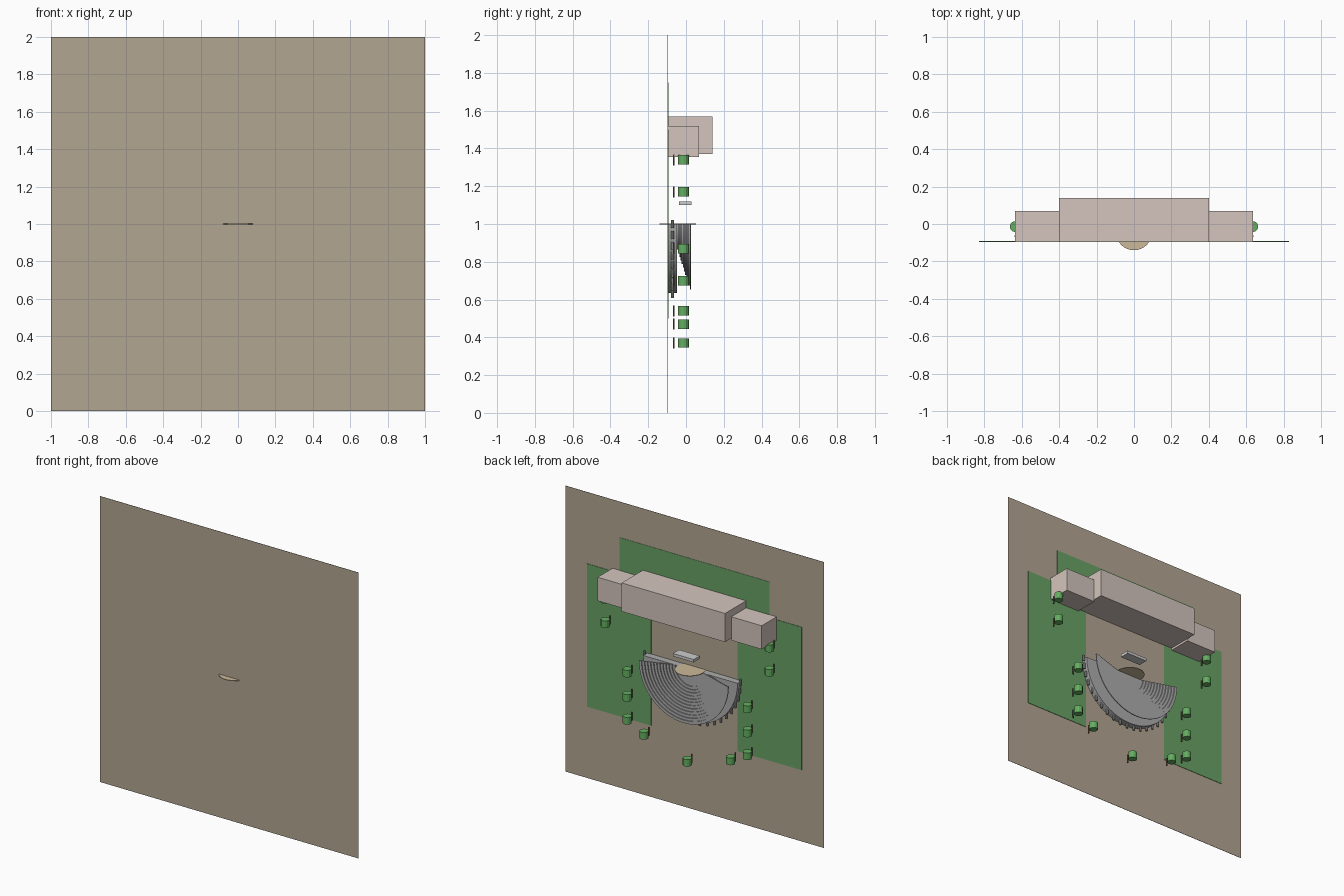
import bpy, bmesh, math

if "Cube" in bpy.data.objects:
    bpy.data.objects.remove(bpy.data.objects["Cube"])

GROUND = -0.095   # the site plan stands upright: "height" runs along +y


def material(name, rgb):
    m = bpy.data.materials.new(name)
    m.diffuse_color = (*rgb, 1)
    m.use_nodes = True
    m.node_tree.nodes["Principled BSDF"].inputs["Base Color"].default_value = m.diffuse_color
    return m


EARTH = material("earth", (0.45, 0.38, 0.29))
GRASS = material("grass", (0.14, 0.36, 0.13))
LEAF = material("leaf", (0.13, 0.42, 0.12))
BARK = material("bark", (0.2, 0.12, 0.06))
SAND = material("sand", (0.6, 0.48, 0.32))
PLASTER = material("plaster", (0.66, 0.56, 0.51))
STONE = material("stone", (0.42, 0.42, 0.42))


def finish(name, bm, mat):
    bmesh.ops.recalc_face_normals(bm, faces=bm.faces)
    me = bpy.data.meshes.new(name)
    bm.to_mesh(me)
    bm.free()
    ob = bpy.data.objects.new(name, me)
    bpy.context.collection.objects.link(ob)
    if mat:
        me.materials.append(mat)
    return ob


def box(name, x, y, z, mat=None):
    bm = bmesh.new()
    bmesh.ops.create_cube(bm, size=1)
    for v in bm.verts:
        v.co = [lo + (c + 0.5) * (hi - lo) for c, (lo, hi) in zip(v.co, (x, y, z))]
    return finish(name, bm, mat)


def cylinder(name, centre, r, length, mat=None, sides=12):
    bm = bmesh.new()
    bmesh.ops.create_cone(bm, cap_ends=True, segments=sides, radius1=r, radius2=r, depth=length)
    bmesh.ops.translate(bm, verts=bm.verts, vec=centre)
    return finish(name, bm, mat)


def half_ring(name, r0, r1, y0, y1, mat=None, n=40):
    """Half ring (or half disc if r0 is 0) on the z < 1 side, thickened along y."""
    def arc(r):
        return [(r * math.cos(math.pi * i / n), 1 - r * math.sin(math.pi * i / n))
                for i in range(n + 1)]
    bm = bmesh.new()
    if r0 == 0:
        pts = arc(r1)
        face = bm.faces.new([bm.verts.new((x, y0, z)) for x, z in pts])
        faces = [face]
    else:
        a = [bm.verts.new((x, y0, z)) for x, z in arc(r0)]
        b = [bm.verts.new((x, y0, z)) for x, z in arc(r1)]
        faces = [bm.faces.new((a[i], a[i + 1], b[i + 1], b[i])) for i in range(n)]
    ext = bmesh.ops.extrude_face_region(bm, geom=faces, use_keep_orig=True)
    top = [g for g in ext["geom"] if isinstance(g, bmesh.types.BMVert)]
    bmesh.ops.translate(bm, verts=top, vec=(0, y1 - y0, 0))
    return finish(name, bm, mat)


# Ground and lawns
box("ground", (-1, 1), (GROUND - 0.002, GROUND), (0, 2), EARTH)
box("lawn_back", (-0.58, 0.58), (GROUND, GROUND + 0.002), (1.45, 1.75), GRASS)
for s, side in ((-1, "left"), (1, "right")):
    box("lawn_" + side, sorted((s * 0.335, s * 0.83)), (GROUND, GROUND + 0.003), (0.5, 1.5), GRASS)

# Main building and wings
box("main_building", (-0.4, 0.4), (GROUND, 0.14), (1.37, 1.57), PLASTER)
for s, side in ((-1, "left"), (1, "right")):
    box("wing_" + side, sorted((s * 0.4, s * 0.635)), (GROUND, 0.07), (1.355, 1.52), PLASTER)

# Stage and orchestra disc
box("stage", (-0.08, 0.08), (-0.038, 0.03), (1.10, 1.12))
cylinder("orchestra_floor", (0, -0.043, 1), 0.097, 0.004, SAND, 32)

# Seating: half-disc base with rising rings
half_ring("seating_base", 0, 0.365, GROUND, -0.048, STONE)
ROWS = 12
R0, R1, Y0, Y1 = 0.115, 0.345, -0.048, 0.027
for i in range(ROWS):
    dr, dy = (R1 - R0) / ROWS, (Y1 - Y0) / ROWS
    half_ring(f"seat_row_{i + 1}", R0 + i * dr, R0 + (i + 1) * dr + 0.001,
              Y0 + i * dy, Y0 + (i + 1) * dy, STONE)

# Columns around the outer edge
COLS = 21
for i in range(COLS):
    a = math.pi * i / (COLS - 1)
    cylinder(f"column_{i + 1}", (0.372 * math.cos(a), -0.071, 1 - 0.372 * math.sin(a)),
             0.008, 0.04, STONE, 10)

# Trees
spots = [(0, 0.37)]
for x, z in ((0.635, 1.34), (0.635, 1.17), (0.465, 0.87), (0.465, 0.70),
             (0.465, 0.54), (0.335, 0.47)):
    spots += [(x, z), (-x, z)]
for i, (x, z) in enumerate(spots):
    cylinder(f"tree_trunk_{i + 1}", (x, -0.065, z), 0.005, 0.058, BARK, 8)
    cylinder(f"tree_crown_{i + 1}", (x, -0.014, z), 0.029, 0.05, LEAF, 12)
